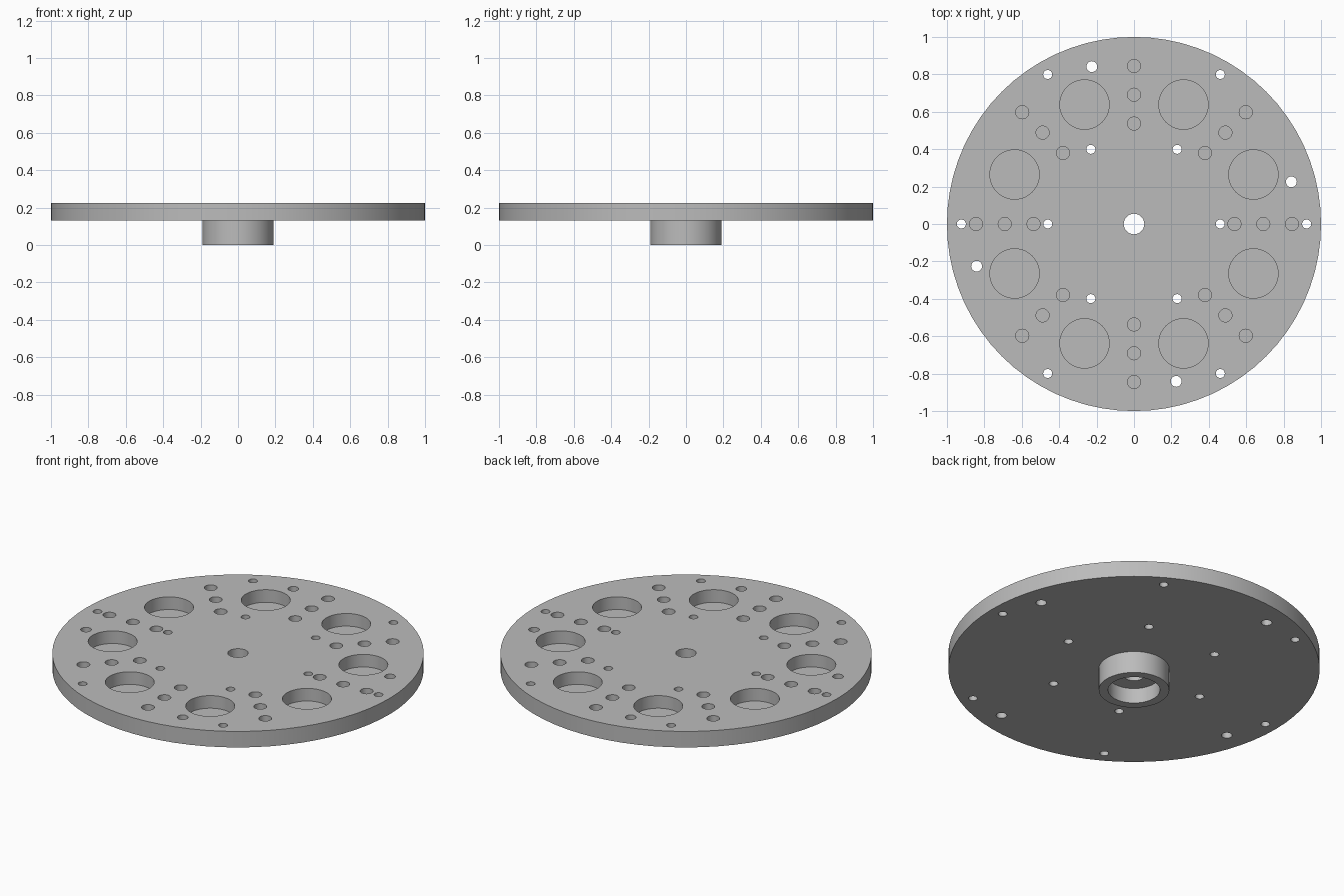
import bpy, bmesh
from math import cos, sin, radians, pi
from mathutils import Matrix, Vector

cube = bpy.data.objects.get("Cube")
if cube:
    bpy.data.objects.remove(cube, do_unlink=True)

PLATE_LOW, PLATE_TOP = 0.13, 0.225
BORE = 0.055

# Single grey metal
metal = bpy.data.materials.new("grey metal")
metal.use_nodes = True
grey = (0.5, 0.5, 0.5, 1)
metal.diffuse_color = grey
metal.node_tree.nodes["Principled BSDF"].inputs["Base Color"].default_value = grey


def make_object(name, bm):
    bmesh.ops.recalc_face_normals(bm, faces=bm.faces)
    mesh = bpy.data.meshes.new(name)
    bm.to_mesh(mesh)
    bm.free()
    obj = bpy.data.objects.new(name, mesh)
    bpy.context.collection.objects.link(obj)
    mesh.materials.append(metal)
    return obj


def add_cylinder(bm, x, y, radius, low, high, sides):
    bmesh.ops.create_cone(bm, cap_ends=True, segments=sides, radius1=radius,
                          radius2=radius, depth=high - low,
                          matrix=Matrix.Translation((x, y, (low + high) / 2)))


def add_ring(bm, count, start, distance, radius, low, sides=32):
    for i in range(count):
        a = radians(start) + 2 * pi * i / count
        add_cylinder(bm, distance * cos(a), distance * sin(a), radius,
                     low, PLATE_TOP + 0.1, sides)


# Round plate
bm = bmesh.new()
add_cylinder(bm, 0, 0, 1, PLATE_LOW, PLATE_TOP, 72)
plate = make_object("round_plate", bm)

# Hole cutters: through holes first, then blind pockets
bm = bmesh.new()
through, blind = PLATE_LOW - 0.1, PLATE_LOW + 0.02
add_cylinder(bm, 0, 0, BORE, through, PLATE_TOP + 0.1, 48)
add_ring(bm, 6, 0, 0.461, 0.024, through)
add_ring(bm, 6, 0, 0.923, 0.024, through)
add_ring(bm, 4, 15, 0.871, 0.029, through)
for distance in (0.537, 0.691, 0.845):
    add_ring(bm, 8, 0, distance, 0.035, blind)
add_ring(bm, 8, 22.5, 0.691, 0.132, blind, 48)
cutter = make_object("hole_cutter", bm)
cutter.hide_render = True

cut = plate.modifiers.new("holes", 'BOOLEAN')
cut.operation = 'DIFFERENCE'
cut.solver = 'EXACT'
cut.object = cutter
bpy.context.view_layer.update()
cut_mesh = bpy.data.meshes.new_from_object(
    plate.evaluated_get(bpy.context.evaluated_depsgraph_get()))
plate.modifiers.clear()
plate.data = cut_mesh
bpy.data.objects.remove(cutter, do_unlink=True)

# Hub below the plate, with a wide counterbore, turned from a profile
profile = [(BORE, PLATE_LOW), (BORE, 0.09), (0.14, 0.09), (0.14, 0),
           (0.19, 0), (0.19, PLATE_LOW)]
bm = bmesh.new()
verts = [bm.verts.new((r, 0, z)) for r, z in profile]
edges = [bm.edges.new(pair) for pair in zip(verts, verts[1:])]
bmesh.ops.spin(bm, geom=verts + edges, cent=(0, 0, 0), axis=(0, 0, 1),
               angle=2 * pi, steps=48, use_merge=True)
bmesh.ops.remove_doubles(bm, verts=bm.verts, dist=0.0001)
# Open shell: orient it so that its lowest ring faces down
hub = make_object("hub", bm)
lowest = min(hub.data.polygons, key=lambda p: p.center.z)
if lowest.normal.z > 0:
    hub.data.flip_normals()

# Smooth walls with sharp rims
for obj in (plate, hub):
    bpy.ops.object.select_all(action='DESELECT')
    obj.select_set(True)
    bpy.context.view_layer.objects.active = obj
    bpy.ops.object.shade_smooth_by_angle(angle=radians(30))
